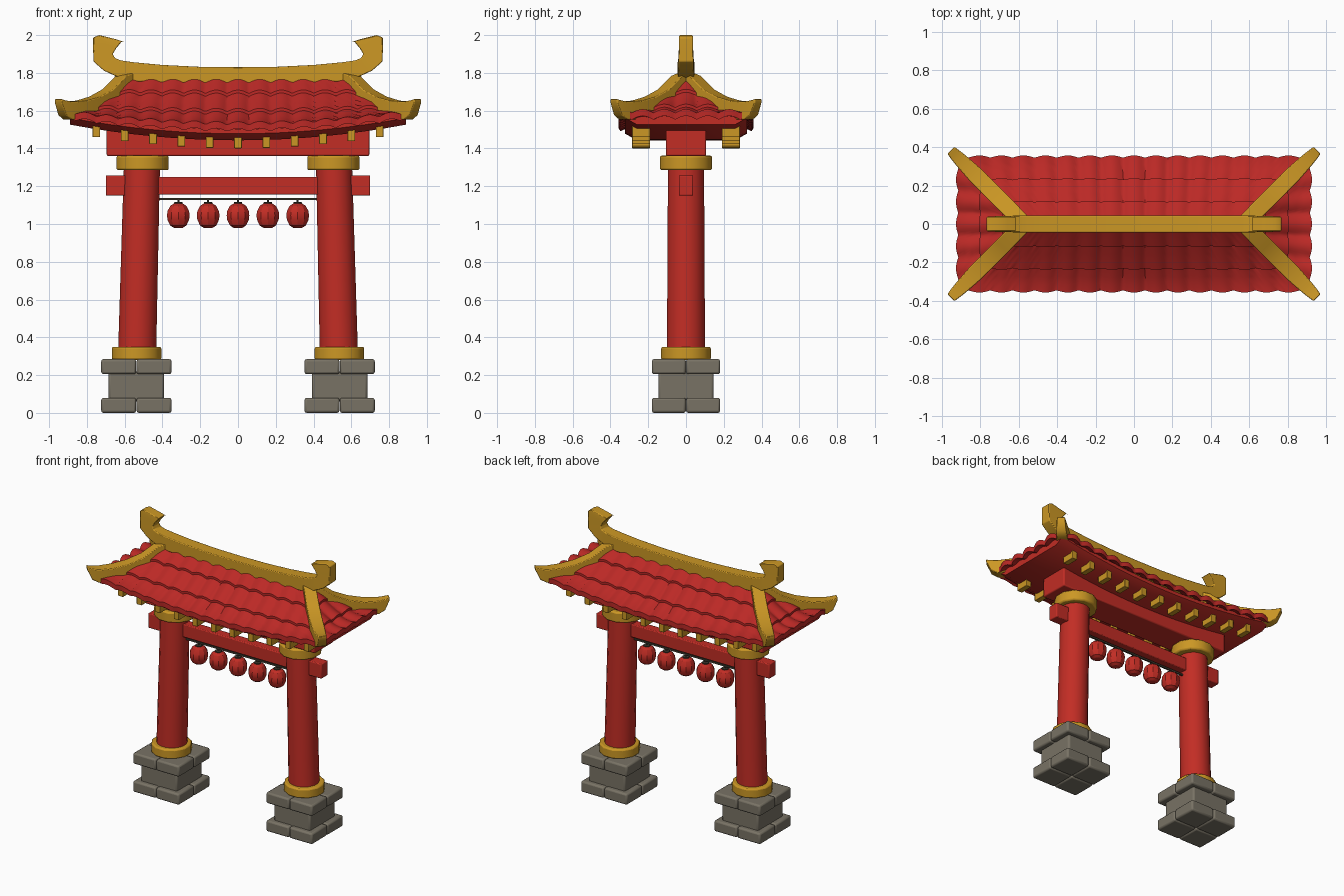
import bpy, bmesh, math
from mathutils import Vector

if "Cube" in bpy.data.objects:
    bpy.data.objects.remove(bpy.data.objects["Cube"])


def material(name, rgb):
    m = bpy.data.materials.new(name)
    m.diffuse_color = (*rgb, 1)
    m.use_nodes = True
    m.node_tree.nodes["Principled BSDF"].inputs["Base Color"].default_value = m.diffuse_color
    return m


RED = material("lacquer red", (0.54, 0.026, 0.018))
TILE = material("roof tile red", (0.50, 0.022, 0.019))
GOLD = material("gold", (0.60, 0.31, 0.018))
STONE = material("grey stone", (0.19, 0.17, 0.13))
DARK = material("dark metal", (0.05, 0.045, 0.03))


def finish(name, bm, mat, bevel=0.0, smooth=35, recalc=True):
    if recalc:
        bmesh.ops.recalc_face_normals(bm, faces=bm.faces)
    me = bpy.data.meshes.new(name)
    bm.to_mesh(me)
    bm.free()
    me.materials.append(mat)
    ob = bpy.data.objects.new(name, me)
    bpy.context.collection.objects.link(ob)
    if bevel:
        b = ob.modifiers.new("bevel", 'BEVEL')
        b.width, b.segments, b.limit_method = bevel, 2, 'ANGLE'
        b.angle_limit = math.radians(40)
    bpy.ops.object.select_all(action='DESELECT')
    ob.select_set(True)
    bpy.context.view_layer.objects.active = ob
    bpy.ops.object.shade_smooth_by_angle(angle=math.radians(smooth))
    return ob


def loft_into(bm, rings):
    """Join closed rings of points into a capped solid."""
    vs = [[bm.verts.new(p) for p in r] for r in rings]
    n = len(rings[0])
    for a, b in zip(vs, vs[1:]):
        for i in range(n):
            j = (i + 1) % n
            bm.faces.new((a[i], a[j], b[j], b[i]))
    bm.faces.new(vs[0])
    bm.faces.new(vs[-1][::-1])


def loft(name, rings, mat, bevel=0.0, smooth=35):
    bm = bmesh.new()
    loft_into(bm, rings)
    return finish(name, bm, mat, bevel, smooth)


def box_into(bm, x0, x1, y0, y1, z0, z1):
    loft_into(bm, [[(x0, y0, z), (x1, y0, z), (x1, y1, z), (x0, y1, z)] for z in (z0, z1)])


def box(name, x0, x1, y0, y1, z0, z1, mat, bevel=0.006):
    bm = bmesh.new()
    box_into(bm, x0, x1, y0, y1, z0, z1)
    return finish(name, bm, mat, bevel)


def circle(cx, r, z, n, cy=0.0):
    return [(cx + r * math.cos(math.tau * (i + .5) / n),
             cy + r * math.sin(math.tau * (i + .5) / n), z) for i in range(n)]


# Stone bases, gold collars and leaning columns
for side, s in (("left", -1), ("right", 1)):
    bm = bmesh.new()
    c = s * 0.538
    for z0, z1 in ((0, 0.08), (0.205, 0.285)):
        for i in (-1, 1):
            for j in (-1, 1):
                xs = sorted((c + i * 0.001, c + i * 0.186))
                ys = sorted((j * 0.001, j * 0.181))
                box_into(bm, *xs, *ys, z0, z1)
    box_into(bm, c - 0.147, c + 0.147, -0.146, 0.146, 0.06, 0.22)
    finish(side + "_stone_base", bm, STONE, 0.012)
    loft(side + "_column", [circle(s * 0.535, 0.103, 0.28, 16), circle(s * 0.507, 0.097, 1.37, 16)], RED)
    loft(side + "_lower_collar", [circle(s * 0.537, 0.136, z, 12) for z in (0.28, 0.35)], GOLD, 0.01)
    loft(side + "_upper_collar", [circle(s * 0.505, 0.143, z, 12) for z in (1.285, 1.362)], GOLD, 0.01)

# Beams
box("tie_beam", -0.66, 0.66, -0.034, 0.034, 1.155, 1.25, RED)
for s in (-1, 1):
    xs = sorted((s * 0.595, s * 0.7))
    box("tie_beam_end", *xs, -0.038, 0.038, 1.15, 1.257, RED)
box("top_beam", -0.695, 0.695, -0.107, 0.107, 1.36, 1.52, RED, 0.008)

# Lantern rod and lanterns
box("lantern_rod", -0.42, 0.42, -0.006, 0.006, 1.126, 1.138, DARK, 0)
for i in range(-2, 3):
    x = i * 0.158
    prof = [(0.025, 0.98), (0.045, 0.992), (0.06, 1.022), (0.063, 1.045),
            (0.06, 1.068), (0.045, 1.096), (0.025, 1.108)]
    loft("lantern", [circle(x, r, z, 10) for r, z in prof], RED, 0, 25)
    loft("lantern_cap", [circle(x, r, z, 8) for r, z in ((0.024, 1.105), (0.024, 1.115), (0.006, 1.117), (0.006, 1.13))], DARK)

# Curved board under the eaves, with bracket blocks hanging from it
def sag(x):
    return 1.443 + 0.085 * (x / 0.9) ** 2


rings = []
for i in range(17):
    x = -0.89 + 1.78 * i / 16
    z = sag(x)
    rings.append([(x, -0.26, z), (x, 0.26, z), (x, 0.322, z + 0.035), (x, 0.322, z + 0.06),
                  (x, -0.322, z + 0.06), (x, -0.322, z + 0.035)])
loft("eave_board", rings, RED)
for i in range(-5, 6):
    for s in (-1, 1):
        x = i * 0.15
        ys = sorted((s * 0.19, s * 0.285))
        box("eave_bracket", x - 0.02, x + 0.02, *ys, sag(x) - 0.042, sag(x) + 0.03, GOLD, 0.003)

# Tiled hip roof: four patches of barrel tiles in three stepped rows
RUN, TOP, PITCH = 0.345, 0.57, 0.115


def tile_point(a, t, drop, end):
    barrel = abs(math.cos(math.pi * a / PITCH))
    out = RUN * t + 0.012 * barrel * t + (TOP if end else 0)
    x, y = (out, a) if end else (a, -out)
    z = 1.508 + 0.277 * (1 - t) ** 1.25 + 0.065 * (x / 0.92) ** 2 * t * t
    return Vector((x, y, z + 0.018 * barrel + drop))


stations = []
for r in range(3):
    for k in range(4):
        stations.append(((r + k / 3) / 3, 0.016 * k / 3))
stations += [(1.0, -0.02), (0.86, -0.02)]
bm = bmesh.new()
for end in (False, True):
    n = 48 if end else 144
    for flip in (1, -1):
        grid = []
        for t, d in stations:
            half = RUN * t + (0 if end else TOP)
            row = []
            for i in range(n + 1):
                p = tile_point((2 * i / n - 1) * half, t, d, end)
                row.append(bm.verts.new((p.x * flip, p.y * flip, p.z)))
            grid.append(row)
        for a, b in zip(grid, grid[1:]):
            for i in range(n):
                bm.faces.new((a[i], b[i], b[i + 1], a[i + 1]))
finish("roof_tiles", bm, TILE, 0, 40, recalc=False)

# Main ridge with hooked ends: (top x, top z, bottom x, bottom z, half width)
half = [(0.2, 1.832, 0.2, 1.745, .045), (0.4, 1.842, 0.4, 1.748, .045), (0.55, 1.856, 0.55, 1.755, .045),
        (0.62, 1.866, 0.63, 1.775, .043), (0.652, 1.878, 0.71, 1.812, .041), (0.663, 1.9, 0.765, 1.86, .039),
        (0.645, 1.93, 0.767, 1.93, .038), (0.614, 1.968, 0.767, 1.987, .037), (0.66, 1.982, 0.735, 2.0, .036)]
sections = [(-a, b, -c, d, w) for a, b, c, d, w in half[::-1]] + [(0, 1.83, 0, 1.745, .045)] + half
loft("main_ridge", [[(a, -w, b), (a, w, b), (c, w, d), (c, -w, d)] for a, b, c, d, w in sections],
     GOLD, 0.005, 40)

# Four hip ridges sweeping down and up at the corners: (distance, top, bottom, half width)
hip = [(-0.01, 1.81, 1.72, .040), (0.05, 1.785, 1.69, .042), (0.12, 1.713, 1.62, .044), (0.19, 1.674, 1.58, .044),
       (0.26, 1.653, 1.555, .043), (0.33, 1.648, 1.552, .036), (0.36, 1.654, 1.575, .031), (0.383, 1.662, 1.645, .026)]
for sx in (-1, 1):
    for sy in (-1, 1):
        rings = []
        for d, zt, zb, w in hip:
            k = w * 0.707
            ring = [(d + k, d - k, zb), (d - k, d + k, zb), (d - k, d + k, zt), (d + k, d - k, zt)]
            rings.append([(sx * (TOP + p), sy * q, z) for p, q, z in ring])
        loft("hip_ridge", rings, GOLD, 0.005, 40)
